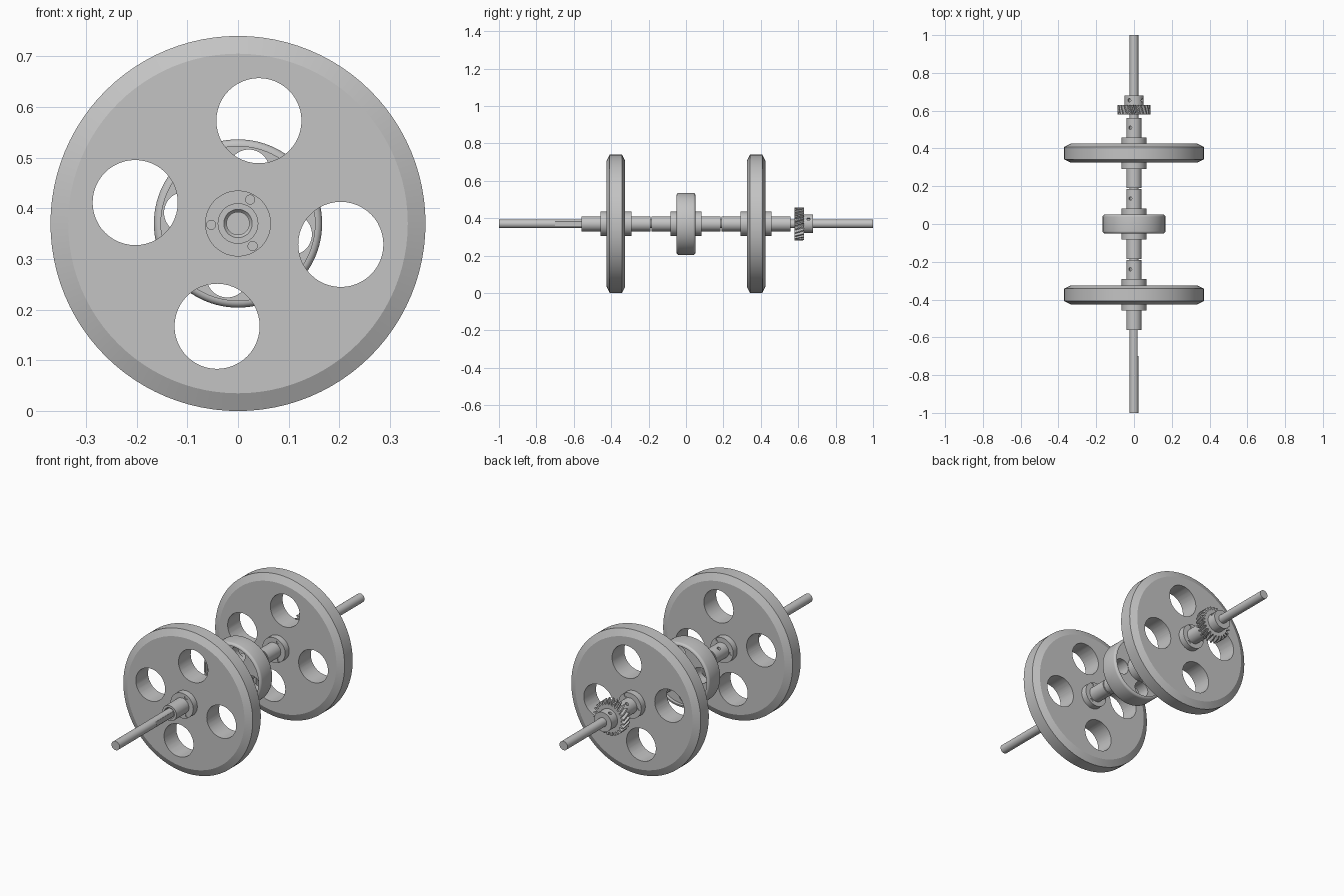
import bpy, bmesh, math
from math import sin, cos, pi, radians
from mathutils import Matrix, Vector

cube = bpy.data.objects.get("Cube")
if cube:
    bpy.data.objects.remove(cube, do_unlink=True)

AXIS_Z = 0.37
SHAFT_R = 0.023
SLEEVE_R = 0.04
HUB_R = 0.065

steel = bpy.data.materials.new("plain grey steel")
steel.use_nodes = True
GREY = (0.55, 0.55, 0.55, 1)
steel.diffuse_color = GREY
steel.node_tree.nodes["Principled BSDF"].inputs["Base Color"].default_value = GREY


def make_object(name, bm):
    bmesh.ops.recalc_face_normals(bm, faces=bm.faces)
    mesh = bpy.data.meshes.new(name)
    bm.to_mesh(mesh)
    bm.free()
    mesh.materials.append(steel)
    ob = bpy.data.objects.new(name, mesh)
    bpy.context.collection.objects.link(ob)
    return ob


def activate(ob):
    bpy.ops.object.select_all(action='DESELECT')
    ob.select_set(True)
    bpy.context.view_layer.objects.active = ob


def smooth(ob):
    activate(ob)
    bpy.ops.object.shade_smooth_by_angle(angle=radians(25))


def lathe(name, profile, y=0, steps=96):
    """Closed (along, radius) loop turned round the axle."""
    bm = bmesh.new()
    rings = []
    for i in range(steps):
        a = 2 * pi * i / steps
        rings.append([bm.verts.new((r * cos(a), y + p, AXIS_Z + r * sin(a)))
                      for p, r in profile])
    n = len(profile)
    for i in range(steps):
        a, b = rings[i], rings[(i + 1) % steps]
        for j in range(n):
            k = (j + 1) % n
            bm.faces.new((a[j], a[k], b[k], b[j]))
    return make_object(name, bm)


def add_rod(bm, centre, direction, radius, length, steps=48):
    turn = Vector((0, 0, 1)).rotation_difference(Vector(direction)).to_matrix().to_4x4()
    bmesh.ops.create_cone(bm, cap_ends=True, segments=steps, radius1=radius,
                          radius2=radius, depth=length,
                          matrix=Matrix.Translation(centre) @ turn)


def polar(radius, degrees, y):
    a = radians(degrees)
    return Vector((radius * cos(a), y, AXIS_Z + radius * sin(a)))


def add_set_screw(bm, radius, degrees, y):
    out = polar(1, degrees, 0) - Vector((0, 0, AXIS_Z))
    add_rod(bm, polar(radius, degrees, y), out, 0.009, 0.024, 24)


def cut(ob, bm):
    cutter = make_object("cutter", bm)
    cutter.hide_render = True
    mod = ob.modifiers.new("holes", 'BOOLEAN')
    mod.operation = 'DIFFERENCE'
    mod.solver = 'EXACT'
    mod.object = cutter
    activate(ob)
    bpy.ops.object.modifier_apply(modifier=mod.name)
    bpy.data.objects.remove(cutter, do_unlink=True)


def mounted_part(name, y, half_profile, hub_end, hole_ring, hole_radius):
    """Rim with hub, sleeve, lightening holes, hub screws and a set screw."""
    half = [(0.185, 0.022), (0.185, 0.028), (0.185, SLEEVE_R),
            (hub_end, SLEEVE_R), (hub_end, HUB_R)] + half_profile
    # countersink the bore at the sleeve end
    half[0:2] = [(0.178, 0.022), (0.185, 0.028)]
    profile = half + [(-p, r) for p, r in reversed(half)]
    ob = lathe(name, profile, y)
    bm = bmesh.new()
    for k in range(4):
        add_rod(bm, polar(hole_ring, 78.5 + 90 * k, y), (0, 1, 0), hole_radius, 0.3)
    for k in range(3):
        for side in (-1, 1):
            add_rod(bm, polar(0.053, 63 + 120 * k, y + side * hub_end),
                    (0, 1, 0), 0.009, 0.008, 24)
    add_set_screw(bm, SLEEVE_R, 120, y + 0.135)
    cut(ob, bm)
    smooth(ob)


# Two flywheels with chamfered rims
wheel_rim = [(0.05, HUB_R), (0.05, 0.335), (0.033, 0.37)]
for name, y in (("front_wheel", -0.375), ("back_wheel", 0.375)):
    mounted_part(name, y, wheel_rim, 0.083, 0.207, 0.084)

# Central pulley with a rounded rim and recessed web
pulley_rim = [(0.032, HUB_R), (0.032, 0.152), (0.05, 0.152)]
pulley_rim += [(0.038 + 0.012 * cos(a), 0.154 + 0.012 * sin(a))
               for a in (i * pi / 10 for i in range(6))]
mounted_part("centre_pulley", 0, pulley_rim, 0.083, 0.107, 0.041)

# Axle with a flat milled near the front wheel
bm = bmesh.new()
add_rod(bm, (0, 0, AXIS_Z), (0, 1, 0), SHAFT_R, 2.0)
axle = make_object("axle", bm)
bm = bmesh.new()
bmesh.ops.create_cube(bm, size=1, matrix=Matrix.Translation((0.029, -0.625, AXIS_Z))
                      @ Matrix.Diagonal((0.02, 0.15, 0.1, 1)))
cut(axle, bm)
smooth(axle)


# Helical gear
def helical_gear(name, y0, y1, teeth, root, tip, twist, layers=6):
    bm = bmesh.new()
    rings = []
    for s in range(layers + 1):
        t = s / layers
        ring = []
        for k in range(teeth):
            for frac, r in ((0, root), (0.3, root), (0.5, tip), (0.8, tip)):
                a = 2 * pi * (k + frac) / teeth + twist * t
                ring.append(bm.verts.new((r * cos(a), y0 + (y1 - y0) * t,
                                          AXIS_Z + r * sin(a))))
        rings.append(ring)
    n = len(rings[0])
    for a, b in zip(rings, rings[1:]):
        for j in range(n):
            k = (j + 1) % n
            bm.faces.new((a[j], a[k], b[k], b[j]))
    bm.faces.new(rings[0])
    bm.faces.new(rings[-1])
    return make_object(name, bm)


smooth(helical_gear("helical_gear", 0.58, 0.63, 24, 0.07, 0.088, 0.2))

# Gear hub with two set screws
hub = lathe("gear_hub", [(0.0, 0.022), (0.0, 0.05), (0.052, 0.05), (0.052, 0.022)], 0.628)
bm = bmesh.new()
for angle in (30, 120):
    add_set_screw(bm, 0.05, angle, 0.655)
cut(hub, bm)
smooth(hub)
